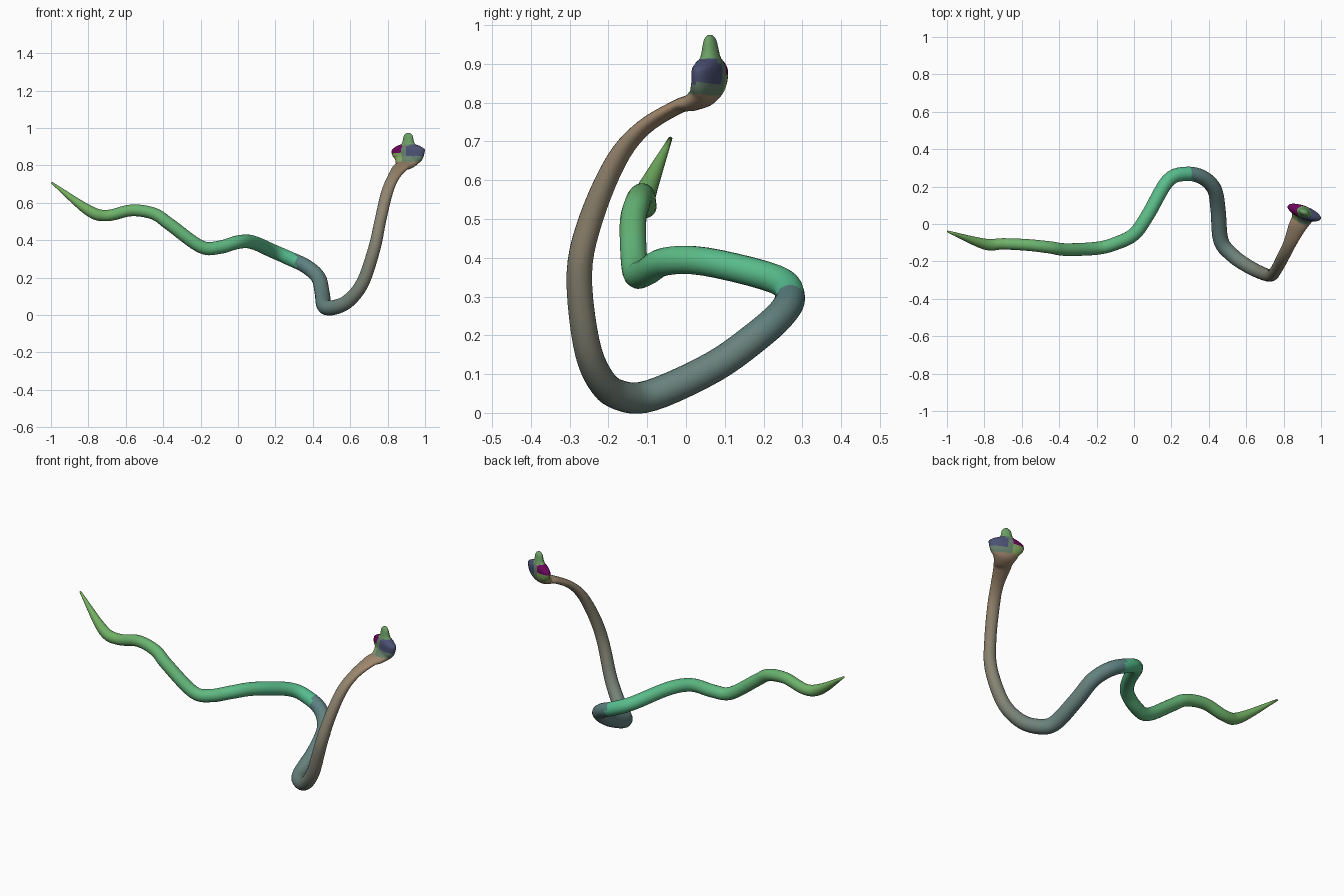
import bpy, bmesh, math
from mathutils import Vector

if "Cube" in bpy.data.objects:
    bpy.data.objects.remove(bpy.data.objects["Cube"])

# Centre line of the body, neck to tail tip
BODY = [(.87, -.02, .79), (.83, -.11, .735), (.795, -.18, .65), (.76, -.245, .5),
        (.73, -.275, .36), (.67, -.257, .18), (.6, -.22, .085), (.53, -.17, .045),
        (.465, -.09, .045), (.45, .07, .118), (.43, .185, .2), (.365, .25, .26),
        (.275, .268, .303), (.18, .23, .345), (.075, .05, .39), (0, -.055, .39),
        (-.1, -.105, .362), (-.2, -.13, .366), (-.365, -.137, .485), (-.45, -.125, .542),
        (-.57, -.112, .56), (-.7, -.106, .532), (-.8, -.107, .56), (-.996, -.04, .708)]
# Body thickness by point number, and how much the neck is flattened
WIDTH = [(0, .046), (1, .034), (3, .031), (8, .041), (18, .034), (22, .029), (23, .005)]
FLATNESS = [(0, .4), (3, 1)]
# Head profile, snout to neck: y, z, half-width, half-depth
HEAD = [(.062, .974, .008, .006), (.062, .96, .024, .015), (.063, .918, .036, .024),
        (.063, .902, .07, .03), (.062, .882, .095, .034), (.058, .845, .087, .034),
        (.045, .82, .066, .032), (.017, .801, .052, .023)]
SIDES, STEPS = 20, 5
LATERAL = Vector((.93, -.37, 0)).normalized()


def ramp(stops, x):
    for (x0, a), (x1, b) in zip(stops, stops[1:]):
        if x <= x1:
            return a + (b - a) * max(0, (x - x0) / (x1 - x0))
    return stops[-1][1]


def smooth_path(points):
    p = [2 * points[0] - points[1]] + points + [2 * points[-1] - points[-2]]
    out = []
    for a, b, c, d in zip(p, p[1:], p[2:], p[3:]):
        for k in range(STEPS):
            t = k / STEPS
            out.append(.5 * (2 * b + (c - a) * t + (2 * a - 5 * b + 4 * c - d) * t * t
                             + (3 * b - a - 3 * c + d) * t ** 3))
    return out + [points[-1]]


# Scale colours: green tail to teal, then grey to tan
TAIL, TEAL = Vector((.46, .67, .36)), Vector((.34, .74, .56))
SLATE, TAN = Vector((.36, .5, .5)), Vector((.61, .52, .42))


def body_colour(c):
    if c.x < .31:
        return TAIL.lerp(TEAL, round((c.x + 1) / 1.3, 1))
    return SLATE.lerp(TAN, round(max(0, (c.x - .3) / .57) ** 1.5, 1))


# Head markings: green snout, magenta and dark blue patches, tan throat
def head_colour(c):
    s = (c - Vector((.91, .062, .87))).dot(LATERAL)
    if c.z > .915:
        return (.42, .62, .4)
    if s < -.025 and c.z > .868:
        return (.42, .06, .36)
    if s > .01 and c.z > .85:
        return (.3, .32, .45)
    if c.z < .82:
        return TAN
    return (.52, .66, .38) if s < -.02 else (.4, .5, .42)


def slot(mesh, colour):
    name = "scales_" + "_".join(str(round(v * 100)) for v in colour)
    mat = bpy.data.materials.get(name) or bpy.data.materials.new(name)
    mat.diffuse_color = (*[v ** 2.2 for v in colour], 1)
    mat.use_nodes = True
    mat.node_tree.nodes["Principled BSDF"].inputs["Base Color"].default_value = mat.diffuse_color
    if name not in mesh.materials:
        mesh.materials.append(mat)
    return mesh.materials.find(name)


def make_part(name, rings, cap_first, cap_last, colour):
    mesh = bpy.data.meshes.new(name)
    bm = bmesh.new()
    loops = [[bm.verts.new(v) for v in r] for r in rings]
    for a, b in zip(loops, loops[1:]):
        for k in range(SIDES):
            j = (k + 1) % SIDES
            bm.faces.new((a[k], a[j], b[j], b[k]))
    if cap_first:
        bm.faces.new(loops[0][::-1])
    if cap_last:
        bm.faces.new(loops[-1])
    for f in bm.faces:
        f.smooth = True
        f.material_index = slot(mesh, colour(f.calc_center_median()))
    bm.to_mesh(mesh)
    bm.free()
    bpy.context.collection.objects.link(bpy.data.objects.new(name, mesh))


# Join head and body sections into one smooth path of x, y, z, width, depth
sections = [Vector((.91 if z > .83 else .89 + (z - .8) * .65, y, z, w, d)) for y, z, w, d in HEAD]
for i, p in enumerate(BODY):
    w = ramp(WIDTH, i)
    sections.append(Vector((*p, w, w * ramp(FLATNESS, i))))
path = smooth_path(sections)
centres = [Vector(p[:3]) for p in path]

# Sweep oval rings, carrying the side direction along
rings, side = [], LATERAL.copy()
for i, (p, c) in enumerate(zip(path, centres)):
    t = (centres[min(i + 1, len(path) - 1)] - centres[max(i - 1, 0)]).normalized()
    side = (side - t * side.dot(t)).normalized()
    up = t.cross(side)
    angles = [2 * math.pi * k / SIDES for k in range(SIDES)]
    rings.append([c + side * p[3] * math.cos(a) + up * p[4] * math.sin(a) for a in angles])

cut = len(HEAD) * STEPS
make_part("snake_head", rings[:cut + 1], True, False, head_colour)
make_part("snake_body", rings[cut:], False, True, body_colour)
